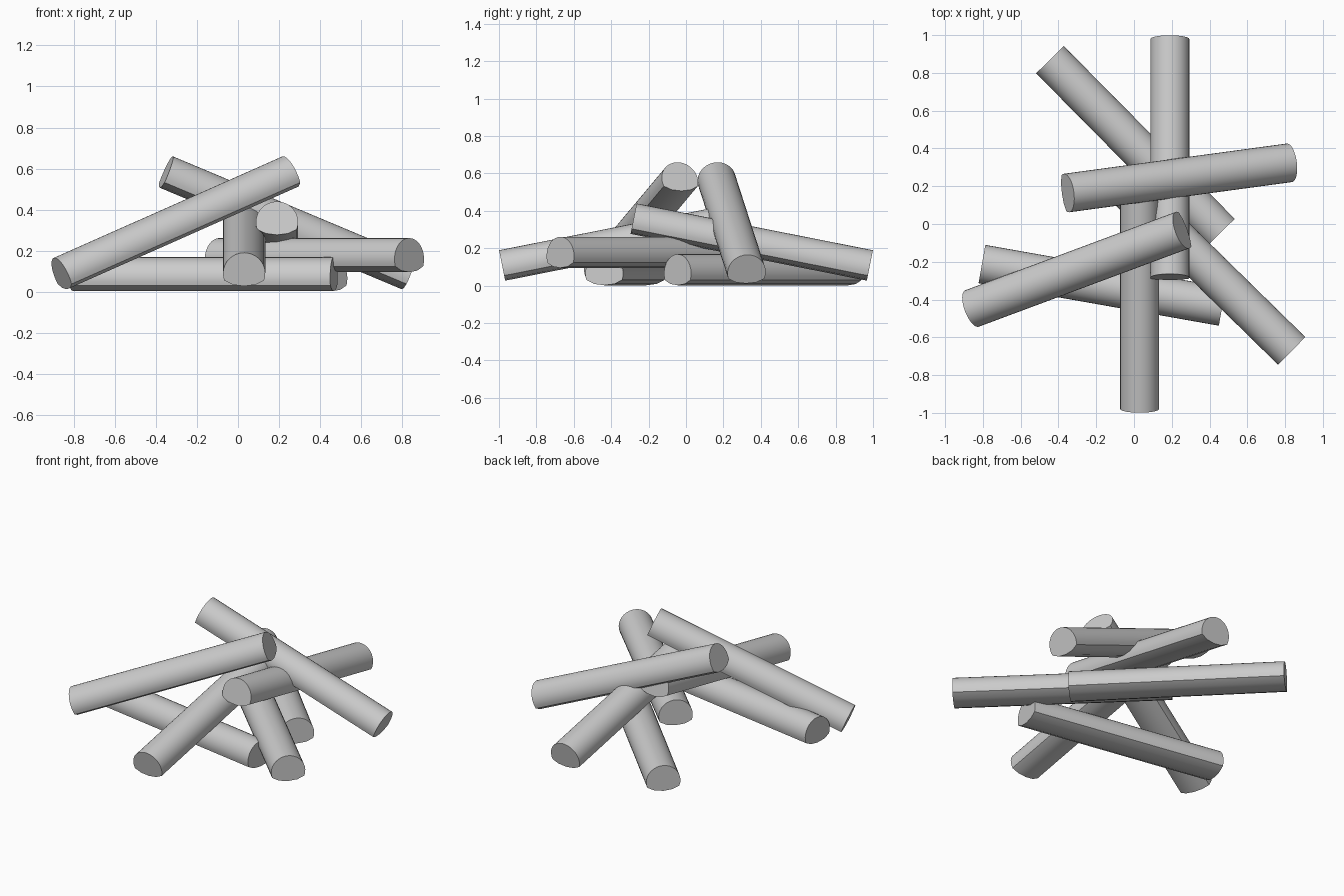
import bpy, bmesh, math
from mathutils import Vector

if "Cube" in bpy.data.objects:
    bpy.data.objects.remove(bpy.data.objects["Cube"])

R, DROP = 0.103, -0.02          # log radius, offset of arc centre in the section
A0 = math.radians(-20)          # where the round top meets the flattened underside

# Section: round top, shallow creased underside (u = sideways, v = up)
steps = 20
section = []
for i in range(steps + 1):
    a = A0 + (math.pi - 2 * A0) * i / steps
    section.append((R * math.cos(a), DROP + R * math.sin(a)))
section += [(-0.055, -0.076), (0, -0.083), (0.055, -0.076)]


def log(name, start, end):
    p, q = Vector(start), Vector(end)
    d = (q - p).normalized()
    side = d.cross(Vector((0, 0, 1))).normalized()
    up = side.cross(d)
    bm = bmesh.new()
    rings = [[bm.verts.new(c + side * u + up * v) for u, v in section] for c in (p, q)]
    n = len(section)
    for i in range(n):
        j = (i + 1) % n
        bm.faces.new((rings[0][i], rings[0][j], rings[1][j], rings[1][i]))
    bm.faces.new(rings[0])
    bm.faces.new(rings[1])
    bmesh.ops.recalc_face_normals(bm, faces=bm.faces)
    mesh = bpy.data.meshes.new(name)
    bm.to_mesh(mesh)
    bm.free()
    ob = bpy.data.objects.new(name, mesh)
    bpy.context.collection.objects.link(ob)
    bpy.ops.object.select_all(action='DESELECT')
    ob.select_set(True)
    bpy.context.view_layer.objects.active = ob
    bpy.ops.object.shade_smooth_by_angle(angle=math.radians(28))


# Logs lying on the ground
log("ground_log_front", (-0.805, -0.212, 0.085), (0.467, -0.437, 0.085))
log("ground_log_back", (-0.445, 0.87, 0.085), (0.46, -0.045, 0.085))
# Log resting level across the ground logs
log("cross_log", (0.835, -0.672, 0.178), (-0.09, 0.235, 0.178))
# Leaning logs, front and back
log("leaning_log_front", (0.03, -0.983, 0.108), (0.03, 0.28, 0.358))
log("leaning_log_back", (0.19, 0.983, 0.108), (0.19, -0.28, 0.358))
# Steeper logs on top
log("top_log_left", (-0.865, -0.45, 0.088), (0.25, -0.035, 0.583))
log("top_log_right", (0.83, 0.325, 0.088), (-0.35, 0.165, 0.583))
